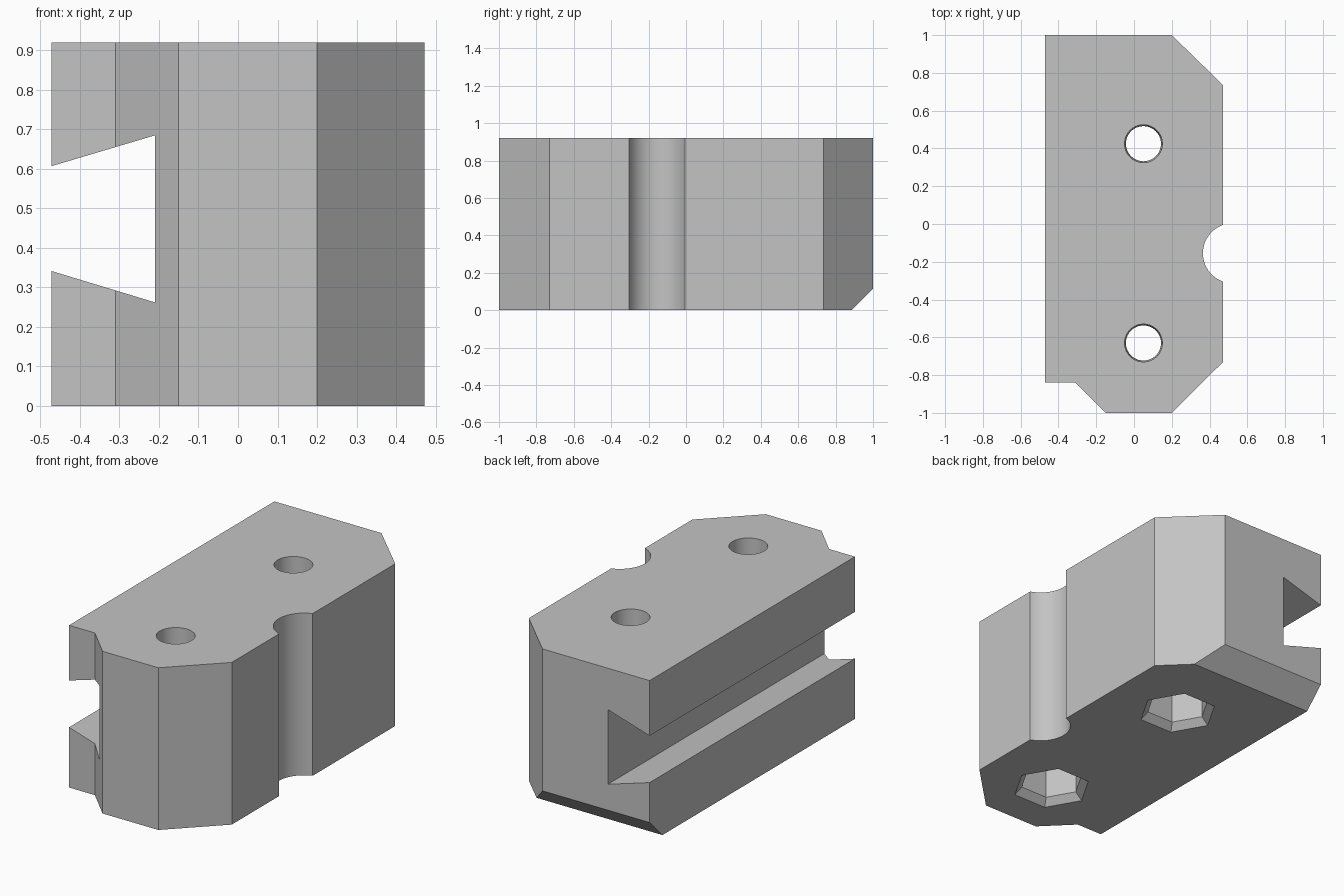
import bpy, bmesh, math
from mathutils import Vector

cube = bpy.data.objects.get("Cube")
if cube:
    bpy.data.objects.remove(cube, do_unlink=True)

grey = bpy.data.materials.new("plain grey")
grey.use_nodes = True
COLOUR = (0.55, 0.55, 0.55, 1)
grey.diffuse_color = COLOUR
grey.node_tree.nodes["Principled BSDF"].inputs["Base Color"].default_value = COLOUR

HEIGHT = 0.92
HALF_WIDTH = 0.472


def make_object(name, bm):
    bmesh.ops.recalc_face_normals(bm, faces=bm.faces)
    mesh = bpy.data.meshes.new(name)
    bm.to_mesh(mesh)
    bm.free()
    mesh.materials.append(grey)
    obj = bpy.data.objects.new(name, mesh)
    bpy.context.collection.objects.link(obj)
    return obj


def prism(name, points, along):
    """Extrude a closed outline of 3D points along a vector."""
    bm = bmesh.new()
    face = bm.faces.new([bm.verts.new(p) for p in points])
    result = bmesh.ops.extrude_face_region(bm, geom=[face])
    verts = [v for v in result["geom"] if isinstance(v, bmesh.types.BMVert)]
    bmesh.ops.translate(bm, verts=verts, vec=Vector(along))
    return make_object(name, bm)


def lathe(name, x, y, rings, sides):
    """Stack (radius, z) rings into a capped solid."""
    bm = bmesh.new()
    loops = []
    for radius, z in rings:
        angles = [math.tau * i / sides for i in range(sides)]
        loops.append([bm.verts.new((x + radius * math.cos(a), y + radius * math.sin(a), z))
                      for a in angles])
    for low, high in zip(loops, loops[1:]):
        for i in range(sides):
            j = (i + 1) % sides
            bm.faces.new((low[i], low[j], high[j], high[i]))
    bm.faces.new(loops[0])
    bm.faces.new(loops[-1])
    return make_object(name, bm)


# Block with cut corners
outline = [(-HALF_WIDTH, 1), (0.2, 1), (HALF_WIDTH, 0.735), (HALF_WIDTH, -0.73),
           (0.2, -1), (-0.15, -1), (-0.31, -0.84), (-HALF_WIDTH, -0.84)]
block = prism("clamp_block", [(x, y, 0) for x, y in outline], (0, 0, HEIGHT))

# Dovetail groove, with its flared mouth carried past the side face
slope = (0.607 - 0.685) / (HALF_WIDTH - 0.21)
over = 0.1
groove = [(-0.21, 0.262), (-0.21, 0.685),
          (-HALF_WIDTH - over, 0.607 + slope * over),
          (-HALF_WIDTH - over, 0.342 - slope * over)]
cutters = [prism("groove_cutter", [(x, -1.2, z) for x, z in groove], (0, 2.4, 0))]

# Bevel under the back edge
bevel = [(0.785, -0.1), (1.1, -0.1), (1.1, 0.215)]
cutters.append(prism("bevel_cutter", [(-1, y, z) for y, z in bevel], (2, 0, 0)))

# Round channel down the side
cutters.append(lathe("channel_cutter", 0.524, -0.155,
                     [(0.159, -0.1), (0.159, HEIGHT + 0.1)], 96))

# Bolt holes with chamfered hexagonal nut pockets below
for y in (0.425, -0.63):
    cutters.append(lathe("pocket_cutter", 0.05, y,
                         [(0.25, -0.04), (0.17, 0.04), (0.17, 0.35)], 6))
    cutters.append(lathe("hole_cutter", 0.05, y,
                         [(0.091, 0.2), (0.1, HEIGHT), (0.1, HEIGHT + 0.1)], 64))

bpy.ops.object.select_all(action="DESELECT")
block.select_set(True)
bpy.context.view_layer.objects.active = block
for cutter in cutters:
    cutter.hide_render = True
    cut = block.modifiers.new(cutter.name, "BOOLEAN")
    cut.operation = "DIFFERENCE"
    cut.solver = "EXACT"
    cut.object = cutter
    bpy.ops.object.modifier_apply(modifier=cut.name)
for cutter in cutters:
    bpy.data.objects.remove(cutter, do_unlink=True)

bpy.ops.object.shade_smooth_by_angle(angle=math.radians(25))
